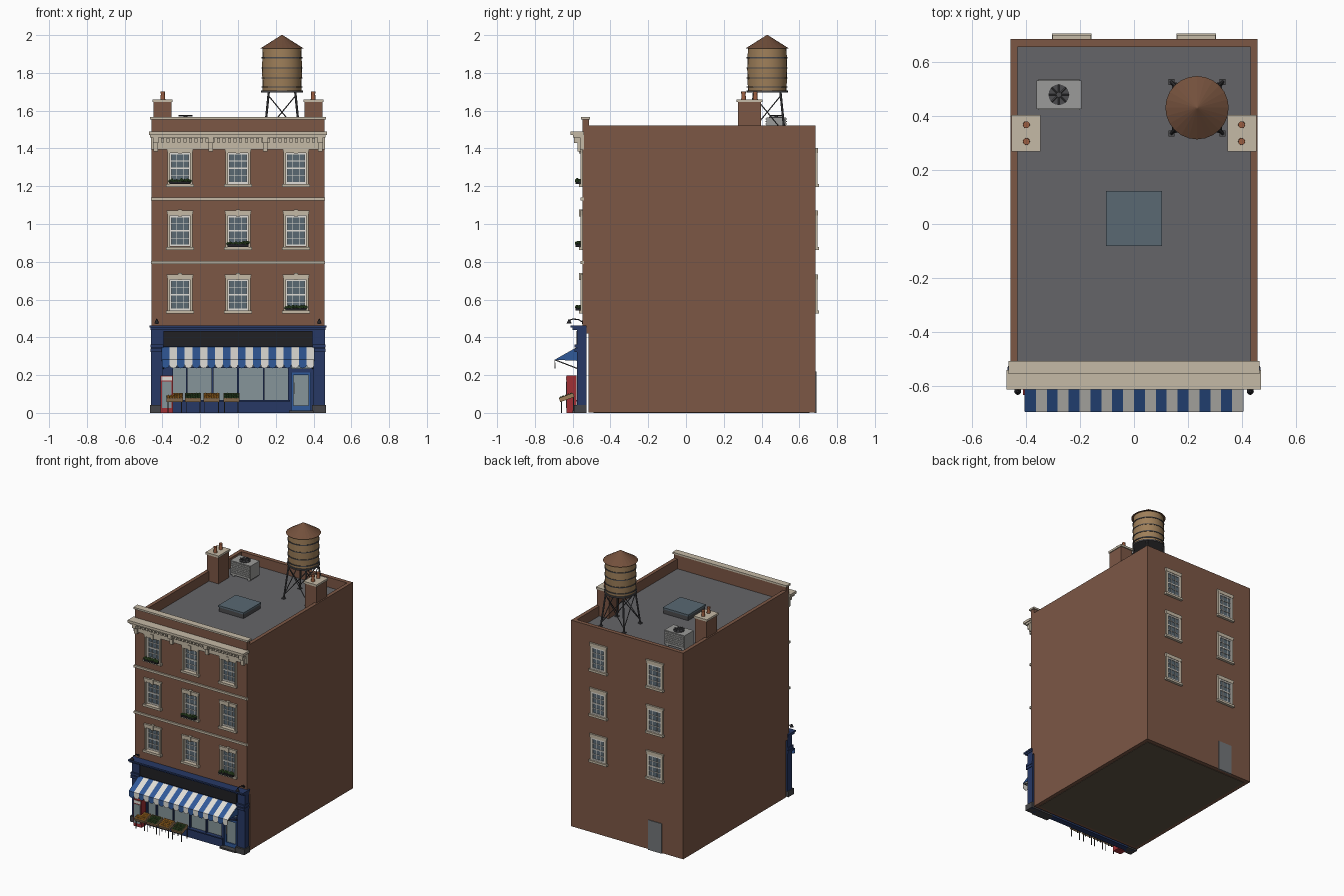
import bpy, bmesh, math, random
from mathutils import Vector, Matrix

if "Cube" in bpy.data.objects:
    bpy.data.objects.remove(bpy.data.objects["Cube"])

random.seed(4)
COL = dict(brick=(.20, .095, .06), trim=(.56, .49, .38), roof=(.13, .13, .14), glass=(.10, .14, .17),
           shopglass=(.24, .30, .32), navy=(.02, .04, .13), black=(.015, .015, .018), white=(.75, .73, .68),
           blue=(.03, .10, .32), red=(.35, .03, .035), wood=(.34, .21, .10), cone=(.17, .08, .045),
           metal=(.33, .33, .32), steel=(.07, .07, .075), green=(.05, .12, .03), pot=(.33, .11, .05),
           orange=(.7, .28, .03), floor=(.12, .09, .06), stone=(.06, .06, .065), door=(.17, .18, .19))
MATS = {}


def mat(key):
    if key not in MATS:
        MATS[key] = bpy.data.materials.new(key)
        MATS[key].diffuse_color = (*COL[key], 1)
    return MATS[key]


def done(bm, name, key, smooth=False, thick=0):
    bmesh.ops.recalc_face_normals(bm, faces=bm.faces)
    me = bpy.data.meshes.new(name)
    bm.to_mesh(me)
    bm.free()
    ob = bpy.data.objects.new(name, me)
    bpy.context.collection.objects.link(ob)
    me.materials.append(mat(key))
    if thick:
        m = ob.modifiers.new("thickness", 'SOLIDIFY')
        m.thickness = thick
    if smooth:
        bpy.ops.object.select_all(action='DESELECT')
        bpy.context.view_layer.objects.active = ob
        ob.select_set(True)
        bpy.ops.object.shade_smooth_by_angle(angle=math.radians(35))
    return ob


def box(bm, x0, x1, y0, y1, z0, z1):
    m = Matrix.Translation(((x0 + x1) / 2, (y0 + y1) / 2, (z0 + z1) / 2))
    m = m @ Matrix.Diagonal((abs(x1 - x0), abs(y1 - y0), abs(z1 - z0), 1))
    return bmesh.ops.create_cube(bm, size=1, matrix=m)['verts']


def boxes(name, key, *dims):
    bm = bmesh.new()
    for d in dims:
        box(bm, *d)
    return done(bm, name, key)


def rod(bm, p, q, r1, r2=None, n=8):
    p, q = Vector(p), Vector(q)
    d = q - p
    m = Matrix.Translation((p + q) / 2) @ d.to_track_quat('Z', 'Y').to_matrix().to_4x4()
    bmesh.ops.create_cone(bm, cap_ends=True, segments=n, radius1=r1, radius2=r1 if r2 is None else r2,
                          depth=d.length, matrix=m)


def ball(bm, c, r):
    bmesh.ops.create_icosphere(bm, subdivisions=1, radius=r, matrix=Matrix.Translation(c))


COLS, ROWS = (-.307, 0, .307), (.525, .863, 1.195)

# Main body, parapets, roof deck
boxes("building_body", "brick", (-.457, .457, -.515, .685, .003, 1.44), (-.457, -.43, -.515, .685, 1.44, 1.522),
      (.43, .457, -.515, .685, 1.44, 1.522), (-.43, .43, .655, .685, 1.44, 1.522))
boxes("roof_deck", "roof", (-.43, .43, -.515, .655, 1.44, 1.45))
boxes("floor_slab", "floor", (-.43, .43, -.49, .655, 0, .004))

# Front wall with window openings
wall = boxes("front_wall", "brick", (-.457, .457, -.547, -.514, .42, 1.555))
cut = boxes("window_cutter", "brick", *[(x - .055, x + .055, -.6, -.525, z + .015, z + .185) for x in COLS for z in ROWS])
cut.hide_render = True
mod = wall.modifiers.new("openings", 'BOOLEAN')
mod.object, mod.solver = cut, 'EXACT'
bpy.context.view_layer.objects.active = wall
bpy.ops.object.modifier_apply(modifier=mod.name)
bpy.data.objects.remove(cut)


# Sash windows, front (recessed) and back (flush)
def windows(side, cols, y, s, rec):
    g, f, t = bmesh.new(), bmesh.new(), bmesh.new()
    for x in cols:
        for z in ROWS:
            zb, zt, o = z + .018, z + .182, y - s * rec
            box(g, x - .054, x + .054, o, o + s * .004, zb, zt)
            for e in (-1, 1):
                box(f, x + e * .055, x + e * .046, o, o + s * .012, zb, zt)
                box(f, x + e * .0165, x + e * .0195, o, o + s * .008, zb, zt)
                box(t, x + e * .054, x + e * .066, y - s * .004, y + s * .012, z + .015, zt)
            for k, h in ((0, .005), (1, .0015), (2, .004), (3, .0015), (4, .005)):
                c = zb + .005 + k * (zt - zb - .01) / 4
                box(f, x - .054, x + .054, o, o + s * .010, c - h, c + h)
            box(t, x - .073, x + .073, y - s * .02 * (rec > 0), y + s * .02, z, z + .016)
            # lintel with flared ends and keystone
            top = box(t, x - .066, x + .066, y - s * .004, y + s * .014, zt, z + .208)
            for v in top:
                if v.co.z > zt + .01:
                    v.co.x = x + (v.co.x - x) * 1.08
            if rec:
                box(t, x - .011, x + .011, y, y + s * .02, zt - .004, z + .215)
    done(g, side + "_window_glass", "glass")
    done(f, side + "_window_sashes", "white")
    done(t, side + "_window_surrounds", "trim")


windows("front", COLS, -.547, -1, .018)
windows("back", (-.23, .23), .684, 1, 0)
boxes("back_door", "door", (-.285, -.175, .68, .69, 0, .22))

# String courses, main cornice, brackets, dentils, coping
boxes("string_courses", "trim", *[(-.461, .461, -.558, -.54, z - .008, z + .008) for z in (.795, 1.133)])
boxes("main_cornice", "trim", (-.472, .47, -.612, -.54, 1.472, 1.49), (-.465, .463, -.598, -.54, 1.458, 1.472),
      (-.46, .46, -.562, -.54, 1.395, 1.458))
boxes("cornice_dentils", "trim", *[(-.40 + i * .0296 - .008, -.40 + i * .0296 + .008, -.58, -.555, 1.432, 1.456)
                                   for i in range(28)])
boxes("cornice_brackets", "trim", *[d for x in (-.435, -.145, .145, .435) for d in (
    (x - .015, x + .015, -.592, -.555, 1.43, 1.46), (x - .012, x + .012, -.575, -.555, 1.385, 1.43))])
boxes("parapet_coping", "trim", (-.465, .465, -.555, -.507, 1.553, 1.566))

# Shopfront joinery
boxes("shopfront_frame", "navy", *[(e * .40, e * .46, -.578, -.528, 0, .44) for e in (-1, 1)],
      *[(e * .395, e * .464, -.59, -.528, z, z + .018) for e in (-1, 1) for z in (.322, .345)],
      (-.40, .40, -.572, -.528, .335, .44), (-.464, .464, -.60, -.528, .44, .452), (-.468, .468, -.612, -.528, .452, .463),
      (-.40, .275, -.572, -.528, 0, .06), (-.345, .275, -.58, -.528, .06, .068), (-.40, -.345, -.568, -.528, 0, .34),
      (.265, .283, -.57, -.528, 0, .34), (.385, .40, -.57, -.528, 0, .34), (.28, .39, -.566, -.528, .215, .235),
      *[(x - .004, x + .004, -.566, -.53, .06, .335) for x in (-.272, -.135, 0, .137)],
      (-.345, .27, -.564, -.532, .238, .246))
boxes("shop_glass", "shopglass", (-.345, .268, -.55, -.542, .06, .335), (.283, .385, -.55, -.542, .23, .335))
boxes("sign_board", "black", (-.395, .395, -.58, -.568, .352, .434))
boxes("pilaster_plinths", "stone", *[(e * .392, e * .466, -.592, -.526, 0, .042) for e in (-1, 1)])
boxes("shop_door", "blue", (.283, .295, -.56, -.538, .012, .215), (.373, .385, -.56, -.538, .012, .215),
      (.295, .373, -.56, -.538, .012, .04), (.295, .373, -.56, -.538, .2, .215))
boxes("shop_door_glass", "shopglass", (.29, .38, -.552, -.544, .03, .21))
boxes("door_handle", "metal", (.298, .302, -.572, -.56, .10, .16))
boxes("doorstep", "stone", (.27, .40, -.60, -.528, 0, .012))

# Striped awning with scalloped valance, side cheeks and arms
for key, start in (("blue", 0), ("white", 1)):
    bm = bmesh.new()
    for i in range(start, 20, 2):
        x0, w = -.403 + i * .0403, .0403
        a, b, c, d = [bm.verts.new(p) for p in ((x0, -.578, .348), (x0 + w, -.578, .348),
                                                (x0 + w, -.695, .282), (x0, -.695, .282))]
        bm.faces.new((a, b, c, d))
        arc = [bm.verts.new((x0 + w * (.5 - .5 * math.cos(math.pi * k / 6)), -.695,
                             .254 - .018 * math.sin(math.pi * k / 6))) for k in range(7)]
        bm.faces.new([c, d] + arc)
    if key == "blue":
        for x in (-.402, .402):
            bm.faces.new([bm.verts.new(p) for p in ((x, -.578, .346), (x, -.694, .281), (x, -.578, .276))])
    done(bm, "awning_" + key + "_stripes", key, thick=.003)
bm = bmesh.new()
for e in (-1, 1):
    rod(bm, (e * .395, -.575, .235), (e * .395, -.692, .28), .003)
rod(bm, (-.402, -.691, .28), (.402, -.691, .28), .003)
done(bm, "awning_arms", "steel")

# Gooseneck lamps
bm = bmesh.new()
for e in (-1, 1):
    path = [(e * .43, y, z) for y, z in ((-.545, .48), (-.57, .494), (-.60, .497), (-.617, .49))]
    for p, q in zip(path, path[1:]):
        rod(bm, p, q, .003)
    rod(bm, (e * .43, -.619, .474), (e * .43, -.619, .494), .013, .004, 12)
    rod(bm, (e * .43, -.55, .48), (e * .43, -.543, .48), .01, n=12)
done(bm, "wall_lamps", "black", True)

# Flower boxes
bm, lf = bmesh.new(), bmesh.new()
for x, z in zip(COLS[::-1], ROWS):
    box(bm, x - .056, x + .056, -.585, -.555, z + .016, z + .03)
    for i in range(22):
        ball(lf, (x - .054 + i * .00515, random.uniform(-.582, -.56), z + random.uniform(.03, .04)), .0085)
done(bm, "flower_boxes", "black")
done(lf, "flower_box_leaves", "green")

# Drinks cooler
boxes("cooler_cabinet", "red", (-.41, -.345, -.632, -.58, 0, .197))
boxes("cooler_header", "white", (-.405, -.35, -.635, -.63, .172, .192))
boxes("cooler_glass", "shopglass", (-.402, -.353, -.635, -.63, .025, .165))

# Produce stands: tilted crates on legs
cr, lg = bmesh.new(), bmesh.new()
heaps = [bmesh.new() for _ in range(2)]
for i, x in enumerate((-.335, -.238, -.14, -.035)):
    verts = []
    for d in ((-.043, .043, -.04, .04, 0, .005), (-.043, .043, -.04, -.036, 0, .022), (-.043, .043, .036, .04, 0, .022),
              (-.043, -.039, -.04, .04, 0, .022), (.039, .043, -.04, .04, 0, .022)):
        verts += box(cr, *d)
    tilt = Matrix.Translation((x, -.628, .071)) @ Matrix.Rotation(math.radians(20), 4, 'X')
    bmesh.ops.transform(cr, matrix=tilt, verts=verts)
    for a in range(6):
        for b in range(5):
            ball(heaps[i % 2], tilt @ Vector((-.033 + a * .0132, -.029 + b * .0145, .017 + random.uniform(0, .004))), .0078)
    for e in (-1, 1):
        rod(lg, (x + e * .036, -.66, 0), (x + e * .036, -.66, .062), .003, n=6)
        rod(lg, (x + e * .036, -.596, 0), (x + e * .036, -.596, .084), .003, n=6)
done(cr, "produce_crates", "wood")
done(lg, "produce_stand_legs", "steel")
for bm, key in zip(heaps, ("orange", "green")):
    done(bm, key + "_produce", key)

# Chimneys
st, cp, pt = bmesh.new(), bmesh.new(), bmesh.new()
for e in (-1, 1):
    box(st, e * .352, e * .447, .275, .397, 1.445, 1.645)
    box(cp, e * .346, e * .453, .268, .404, 1.645, 1.66)
    for y in (.305, .367):
        rod(pt, (e * .398, y, 1.66), (e * .398, y, 1.692), .013, .010, 12)
        rod(pt, (e * .398, y, 1.692), (e * .398, y, 1.702), .0125, n=12)
done(st, "chimney_stacks", "brick")
done(cp, "chimney_caps", "trim")
done(pt, "chimney_pots", "pot", True)

# Skylight
boxes("skylight_curb", "steel", (-.10, .10, -.078, .118, 1.45, 1.482))
boxes("skylight_glass", "glass", (-.104, .104, -.082, .122, 1.482, 1.495))

# Air conditioner with louvres and fan
boxes("air_conditioner", "metal", (-.36, -.195, .425, .53, 1.462, 1.565), (-.35, -.33, .43, .525, 1.45, 1.462),
      (-.225, -.205, .43, .525, 1.45, 1.462),
      *[(-.355, -.2, .421, .534, 1.475 + k * .013, 1.480 + k * .013) for k in range(7)])
bm = bmesh.new()
F = Vector((-.278, .478, 1.57))
rod(bm, F - Vector((0, 0, .006)), F, .038, n=24)
rod(bm, F, F + Vector((0, 0, .008)), .010, n=12)
for k in range(8):
    a = k * math.pi / 4
    rod(bm, F + Vector((0, 0, .004)), F + Vector((.037 * math.cos(a), .037 * math.sin(a), .004)), .003, n=4)
done(bm, "air_conditioner_fan", "steel")

# Water tower
C = Vector((.233, .43, 0))
at = lambda x, y, z: C + Vector((x, y, z))
bm = bmesh.new()
rod(bm, at(0, 0, 1.705), at(0, 0, 1.82), .102, .106, 24)
rod(bm, at(0, 0, 1.82), at(0, 0, 1.935), .106, .102, 24)
done(bm, "tank_barrel", "wood", True)
bm = bmesh.new()
rod(bm, at(0, 0, 1.928), at(0, 0, 2.0), .117, .003, 24)
done(bm, "tank_roof", "cone")
bm = bmesh.new()
for z in (1.725, 1.772, 1.826, 1.88):
    rod(bm, at(0, 0, z - .003), at(0, 0, z + .003), .1085, n=24)
rod(bm, at(0, 0, 1.695), at(0, 0, 1.706), .11, n=24)
foot = [(-1, -1), (1, -1), (1, 1), (-1, 1)]
for (x, y), (u, v) in zip(foot, foot[1:] + foot[:1]):
    rod(bm, at(x * .095, y * .095, 1.45), at(x * .07, y * .07, 1.70), .006)
    box(bm, *[c for k, s in ((C.x, x), (C.y, y)) for c in (k + s * .095 - .011, k + s * .095 + .011)], 1.45, 1.456)
    rod(bm, at(x * .092, y * .092, 1.48), at(u * .072, v * .072, 1.68), .003, n=6)
    rod(bm, at(u * .092, v * .092, 1.48), at(x * .072, y * .072, 1.68), .003, n=6)
done(bm, "tank_hoops_and_stand", "steel")

for m in bpy.data.materials:
    if m.users and not m.is_grease_pencil:
        m.use_nodes = True
        m.node_tree.nodes["Principled BSDF"].inputs["Base Color"].default_value = m.diffuse_color
